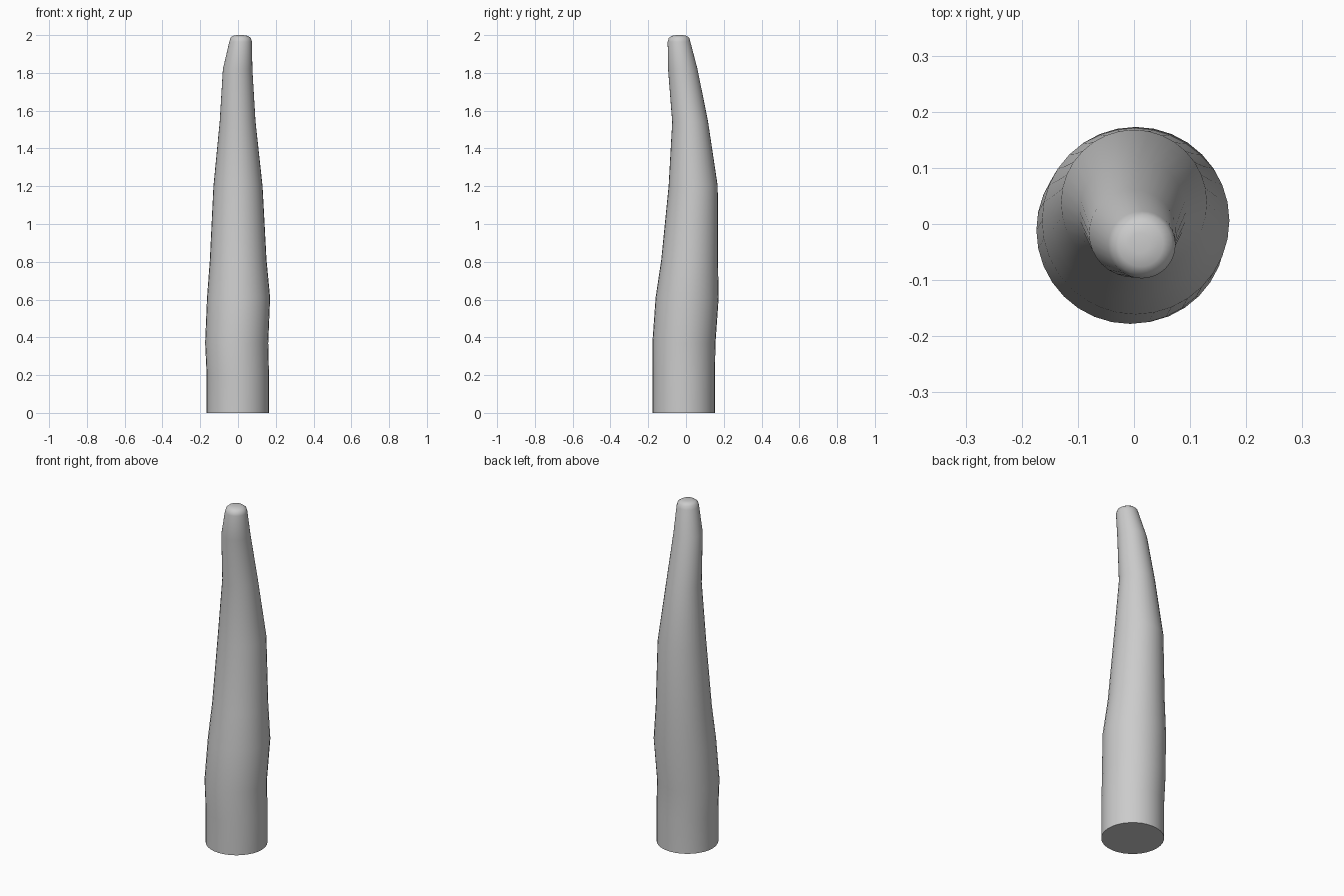
import bpy, bmesh, math

if "Cube" in bpy.data.objects:
    bpy.data.objects.remove(bpy.data.objects["Cube"])

SIDES = 32

# Cross-sections up the bent, tapering trunk: x, y, z, radius
rings = [
    (-0.001, -0.012, 0.00, 0.165),
    (-0.001, -0.012, 0.20, 0.165),
    (-0.007, -0.011, 0.37, 0.167),
    (0.003, 0.006, 0.61, 0.167),
    (0.001, 0.019, 0.81, 0.150),
    (0.000, 0.038, 1.20, 0.130),
    (-0.002, 0.022, 1.54, 0.095),
    (-0.002, -0.017, 1.82, 0.078),
    (0.014, -0.037, 1.965, 0.060),
    (0.014, -0.037, 1.985, 0.054),
    (0.012, -0.036, 1.996, 0.040),
    (0.010, -0.034, 2.00, 0.018),
]

bm = bmesh.new()
loops = []
for x, y, z, r in rings:
    loops.append([bm.verts.new((x + r * math.cos(2 * math.pi * i / SIDES),
                                y + r * math.sin(2 * math.pi * i / SIDES), z))
                  for i in range(SIDES)])

# Side walls
for a, b in zip(loops, loops[1:]):
    for i in range(SIDES):
        j = (i + 1) % SIDES
        bm.faces.new((a[i], a[j], b[j], b[i]))

# Flat base and rounded tip
bm.faces.new(list(reversed(loops[0])))
bm.faces.new(loops[-1])

mesh = bpy.data.meshes.new("tapered_trunk")
bm.to_mesh(mesh)
bm.free()
trunk = bpy.data.objects.new("tapered_trunk", mesh)
bpy.context.collection.objects.link(trunk)
bpy.context.view_layer.objects.active = trunk
trunk.select_set(True)
bpy.ops.object.shade_smooth_by_angle(angle=math.radians(40))
